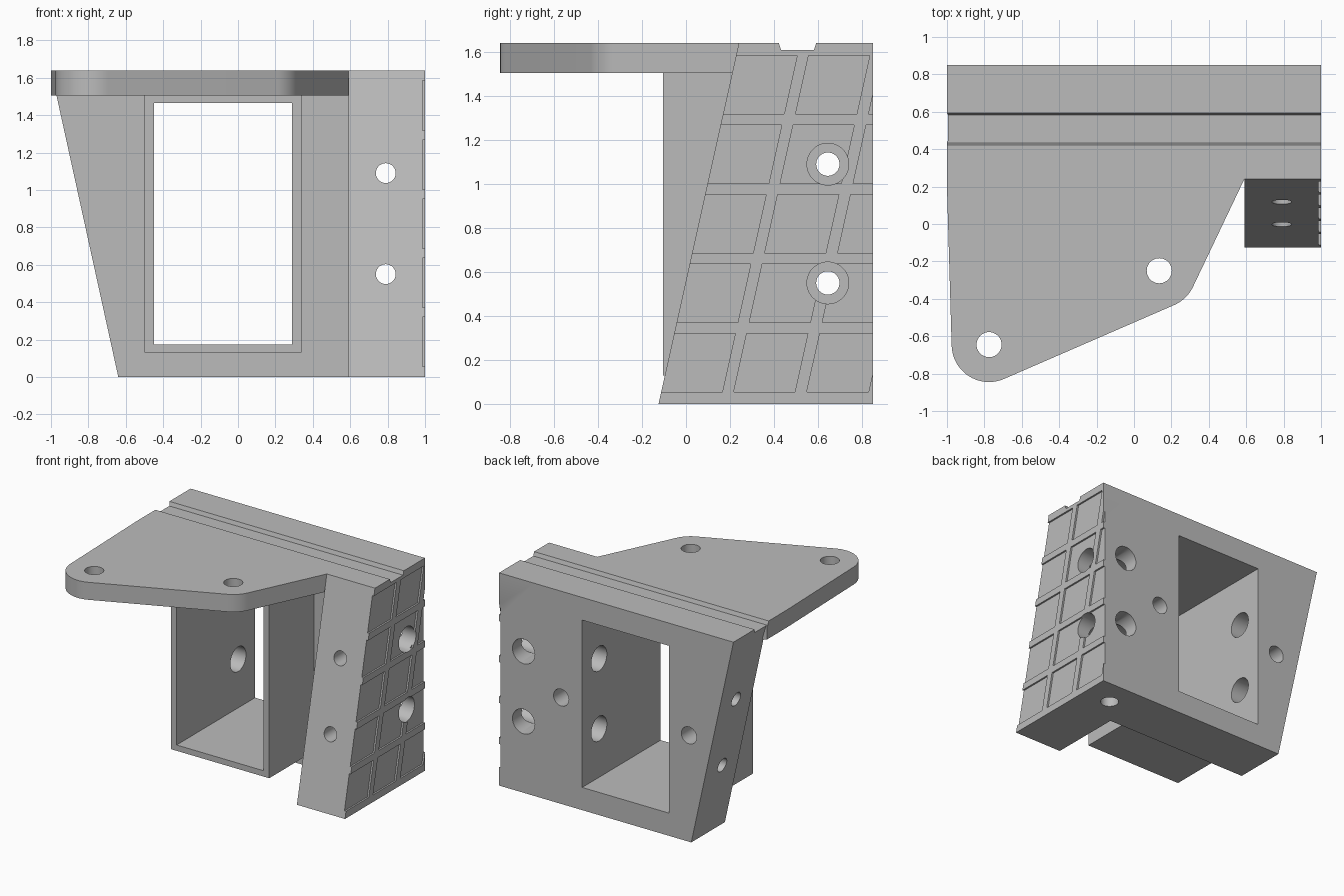
import bpy, bmesh, math
from mathutils import Vector

cube = bpy.data.objects.get("Cube")
if cube:
    bpy.data.objects.remove(cube, do_unlink=True)

gray = bpy.data.materials.new("plain gray")
gray.use_nodes = True
COLOR = (0.5, 0.5, 0.5, 1)
gray.diffuse_color = COLOR
gray.node_tree.nodes["Principled BSDF"].inputs["Base Color"].default_value = COLOR

# maps (u, v, depth) to x, y, z for a prism pulled along each axis
AXES = {"x": lambda u, v, d: (d, u, v),
        "y": lambda u, v, d: (u, d, v),
        "z": lambda u, v, d: (u, v, d)}


def make_prisms(name, profiles, axis, start, end):
    """One object holding a prism for every 2D profile."""
    bm = bmesh.new()
    for pts in profiles:
        verts = [bm.verts.new(AXES[axis](u, v, start)) for u, v in pts]
        face = bm.faces.new(verts)
        out = bmesh.ops.extrude_face_region(bm, geom=[face])
        moved = [g for g in out["geom"] if isinstance(g, bmesh.types.BMVert)]
        bmesh.ops.translate(bm, verts=moved, vec=Vector(AXES[axis](0, 0, end - start)))
    bmesh.ops.recalc_face_normals(bm, faces=bm.faces)
    mesh = bpy.data.meshes.new(name)
    bm.to_mesh(mesh)
    bm.free()
    mesh.materials.append(gray)
    obj = bpy.data.objects.new(name, mesh)
    bpy.context.scene.collection.objects.link(obj)
    return obj


def rect(u0, u1, v0, v1):
    return [(u0, v0), (u1, v0), (u1, v1), (u0, v1)]


def arc(cu, cv, r, a0, a1, n):
    angles = [math.radians(a0 + (a1 - a0) * i / n) for i in range(n + 1)]
    return [(cu + r * math.cos(a), cv + r * math.sin(a)) for a in angles]


def circle(cu, cv, r):
    return arc(cu, cv, r, 0, 352.5, 47)


def combine(target, other, operation):
    mod = target.modifiers.new(other.name, "BOOLEAN")
    mod.operation = operation
    mod.solver = "EXACT"
    mod.object = other
    bpy.context.view_layer.objects.active = target
    bpy.ops.object.modifier_apply(modifier=mod.name)
    bpy.data.objects.remove(other, do_unlink=True)


TOP = 1.64
BACK = 0.85
SLAB_FRONT = 0.44
LEAN = 0.365 / TOP            # slope of the column's front face
BOLT_Z = (0.55, 1.09)
BOLT_Y, BOLT_X = 0.645, 0.79

# rear slab with one slanted side
bracket = make_prisms("bracket", [[(-0.64, 0), (0.7, 0), (0.7, TOP), (-1, TOP)]],
                      "y", SLAB_FRONT, BACK)

# side column with a leaning front face
column = make_prisms("column", [[(-0.125, 0), (BACK, 0), (BACK, TOP), (0.24, TOP)]],
                     "x", 0.59, 1)
combine(bracket, column, "UNION")

# rectangular sleeve around the window
sleeve = make_prisms("sleeve", [rect(-0.5, 0.34, 0.13, 1.55)], "y", -0.105, 0.6)
combine(bracket, sleeve, "UNION")

# top plate with two rounded lobes
lobes = ((-0.775, -0.645), (0.135, -0.25))
outline = ([(-0.9, 0.5), (-1, SLAB_FRONT), (-1, 0.2)]
           + arc(*lobes[0], 0.2, 181, 294, 20)
           + arc(*lobes[1], 0.2, 294, 336, 10)
           + [(0.59, 0.24), (0.7, 0.3), (0.7, 0.5)])
plate = make_prisms("plate", [outline], "z", 1.505, TOP)
combine(bracket, plate, "UNION")

# shallow slanted pockets between the ribs of the column's outer face
pockets = []
for row in range(5):
    z0 = 0.055 + 0.316 * row
    z1 = z0 + 0.265
    for y0, y1 in ((-0.3, 0.153), (0.205, 0.483), (0.537, 0.818)):
        pockets.append([(y0 + LEAN * z0, z0), (y1 + LEAN * z0, z0),
                        (y1 + LEAN * z1, z1), (y0 + LEAN * z1, z1)])

cutters = [
    ("window", [rect(-0.45, 0.29, 0.175, 1.465)], "y", -0.3, 1.1),
    ("top_groove", [[(0.415, 1.66), (0.432, 1.61), (0.582, 1.61), (0.599, 1.66)]],
     "x", -1.2, 1.2),
    ("rib_pockets", pockets, "x", 0.987, 1.1),
    # stepped bolt holes across the body
    ("cross_bores", [circle(BOLT_Y, z, 0.095) for z in BOLT_Z], "x", -0.6, 1.1),
    ("cross_holes", [circle(BOLT_Y, z, 0.053) for z in BOLT_Z], "x", -1.1, -0.5),
    # stepped bolt holes through the column
    ("column_bores", [circle(BOLT_X, z, 0.095) for z in BOLT_Z], "y", 0.35, 1),
    ("column_holes", [circle(BOLT_X, z, 0.053) for z in BOLT_Z], "y", -0.3, 0.4),
    # blind holes in the back and underside
    ("back_holes", [circle(x, 0.82, 0.065) for x in (0.47, -0.62)], "y", 0.6, 1),
    ("bottom_hole", [circle(0.77, BOLT_Y, 0.065)], "z", -0.1, 0.25),
    # mounting holes in the plate lobes
    ("plate_holes", [circle(x, y, 0.067) for x, y in lobes], "z", 1.4, 1.8),
]
for spec in cutters:
    combine(bracket, make_prisms(*spec), "DIFFERENCE")

# smooth round walls, sharp edges elsewhere
bpy.ops.object.select_all(action="DESELECT")
bracket.select_set(True)
bpy.context.view_layer.objects.active = bracket
bpy.ops.object.shade_smooth_by_angle(angle=math.radians(25))
